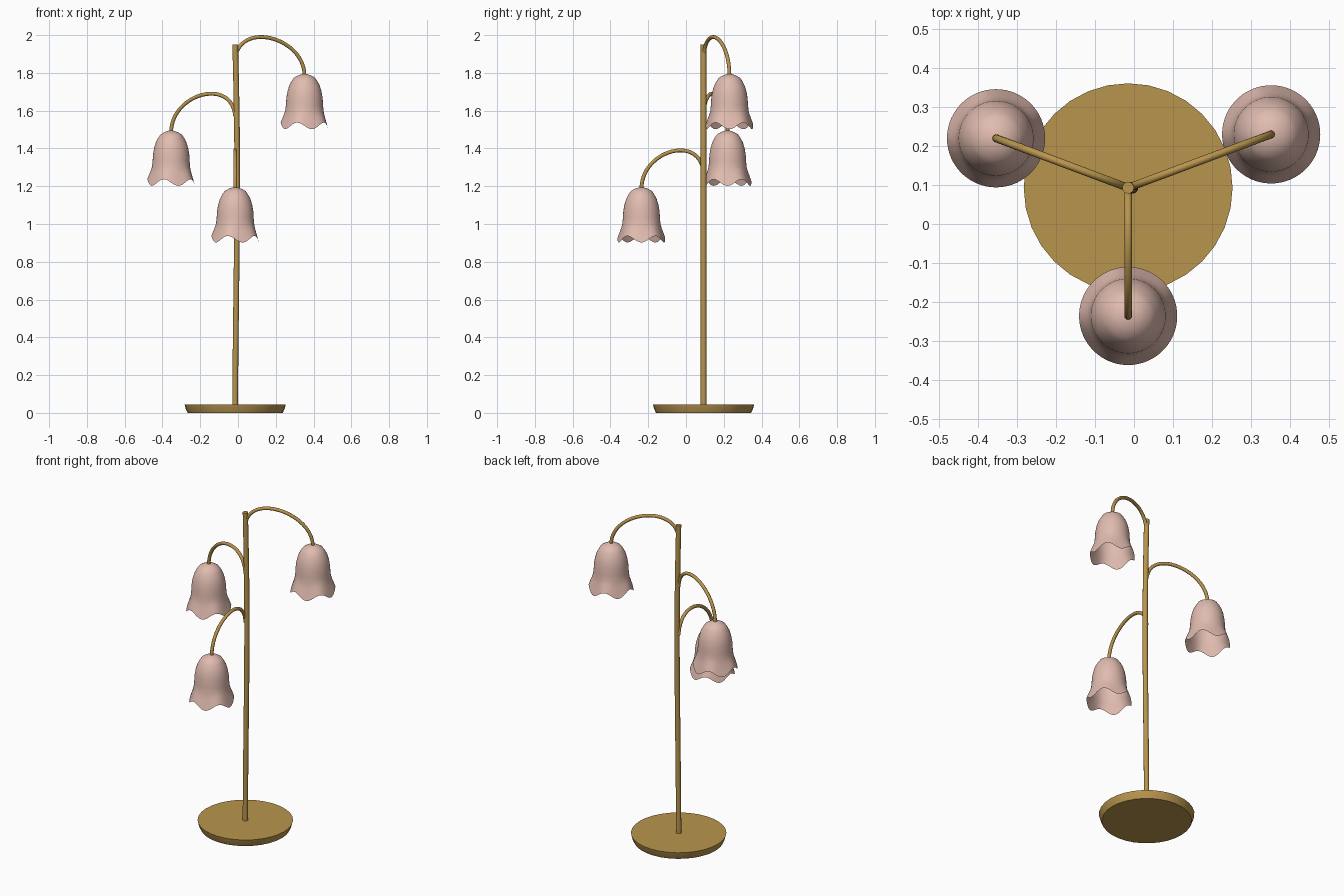
import bpy, bmesh, math
from mathutils import Vector

cube = bpy.data.objects.get("Cube")
if cube:
    bpy.data.objects.remove(cube, do_unlink=True)


def material(name, rgb):
    m = bpy.data.materials.new(name)
    m.use_nodes = True
    m.diffuse_color = (*rgb, 1)
    m.node_tree.nodes["Principled BSDF"].inputs["Base Color"].default_value = (*rgb, 1)
    return m


brass = material("brass", (0.48, 0.30, 0.075))
pink = material("blush_glass", (0.75, 0.50, 0.43))
CENTRE = Vector((-0.015, 0.093, 0))


def finish(name, bm, mat, location, angle):
    mesh = bpy.data.meshes.new(name)
    bm.normal_update()
    bm.to_mesh(mesh)
    bm.free()
    mesh.materials.append(mat)
    ob = bpy.data.objects.new(name, mesh)
    ob.location = location
    bpy.context.collection.objects.link(ob)
    bpy.ops.object.select_all(action='DESELECT')
    ob.select_set(True)
    bpy.context.view_layer.objects.active = ob
    bpy.ops.object.shade_smooth_by_angle(angle=math.radians(angle))
    return ob


def skin(bm, rings):
    """Join successive vertex rings with quads."""
    n = len(rings[0])
    for a, b in zip(rings, rings[1:]):
        for i in range(n):
            j = (i + 1) % n
            bm.faces.new((a[i], a[j], b[j], b[i]))


def lathe(name, profile, n, mat, location, wave=lambda a, z: 0, closed=False, angle=40):
    """Revolve (radius, height) points, bottom to top."""
    bm = bmesh.new()
    rings = []
    for r, z in profile:
        ring = []
        for i in range(n):
            a = math.tau * i / n
            ring.append(bm.verts.new((r * math.cos(a), r * math.sin(a), z + wave(a, z))))
        rings.append(ring)
    skin(bm, rings)
    bm.faces.new(rings[-1])
    if closed:
        bm.faces.new(rings[0][::-1])
    return finish(name, bm, mat, location, angle)


def bezier(p, t):
    s = 1 - t
    return s**3 * p[0] + 3 * s * s * t * p[1] + 3 * s * t * t * p[2] + t**3 * p[3]


def tube(name, points, side, radius, n, mat):
    """Sweep a circle along a planar path; side is the plane's normal."""
    bm = bmesh.new()
    rings = []
    for k, p in enumerate(points):
        tangent = (points[min(k + 1, len(points) - 1)] - points[max(k - 1, 0)]).normalized()
        up = tangent.cross(side).normalized()
        rings.append([bm.verts.new(p + radius * (math.cos(math.tau * i / n) * side
                                                 + math.sin(math.tau * i / n) * up))
                      for i in range(n)])
    skin(bm, rings)
    bm.faces.new(rings[0][::-1])
    bm.faces.new(rings[-1])
    bmesh.ops.recalc_face_normals(bm, faces=bm.faces[:])
    return finish(name, bm, mat, (0, 0, 0), 50)


# Foot: a tapered disc
lathe("base", [(0.252, 0), (0.262, 0.022), (0.268, 0.045)], 32, brass, CENTRE,
      closed=True, angle=35)

# Post: bows very slightly sideways
post_path = [CENTRE + Vector((0.011 * math.sin(math.pi * t ** 1.5), 0, 0.03 + 1.92 * t))
             for t in [i / 24 for i in range(25)]]
tube("post", post_path, Vector((0, 1, 0)), 0.015, 16, brass)

# Bell profile, scalloped in five lobes that fade upward
bell = [(0.126, 0), (0.121, 0.018), (0.115, 0.04), (0.107, 0.067), (0.101, 0.095),
        (0.098, 0.13), (0.096, 0.165), (0.090, 0.20), (0.081, 0.23), (0.068, 0.255),
        (0.056, 0.272), (0.034, 0.285), (0.012, 0.292)]


def scallop(a, z):
    return 0.0175 * (1 - math.cos(5 * a)) * max(0, 1 - z / 0.12)


# Three arms, each ending in a hanging bell shade
for name, x, y, peak in (("upper", 0.352, 0.230, 1.99),
                         ("middle", -0.354, 0.220, 1.69),
                         ("lower", -0.015, -0.236, 1.39)):
    end = Vector((x, y, 0))
    span = end - CENTRE
    side = span.normalized().cross(Vector((0, 0, 1)))
    control = [CENTRE + span * u + Vector((0, 0, peak + h))
               for u, h in ((0, -0.12), (0.05, 0.09), (1, 0), (1, -0.205))]
    tube(name + "_arm", [bezier(control, i / 28) for i in range(29)], side, 0.01, 12, brass)
    lathe(name + "_shade", bell, 60, pink, end + Vector((0, 0, peak - 0.488)),
          wave=scallop, angle=60)
